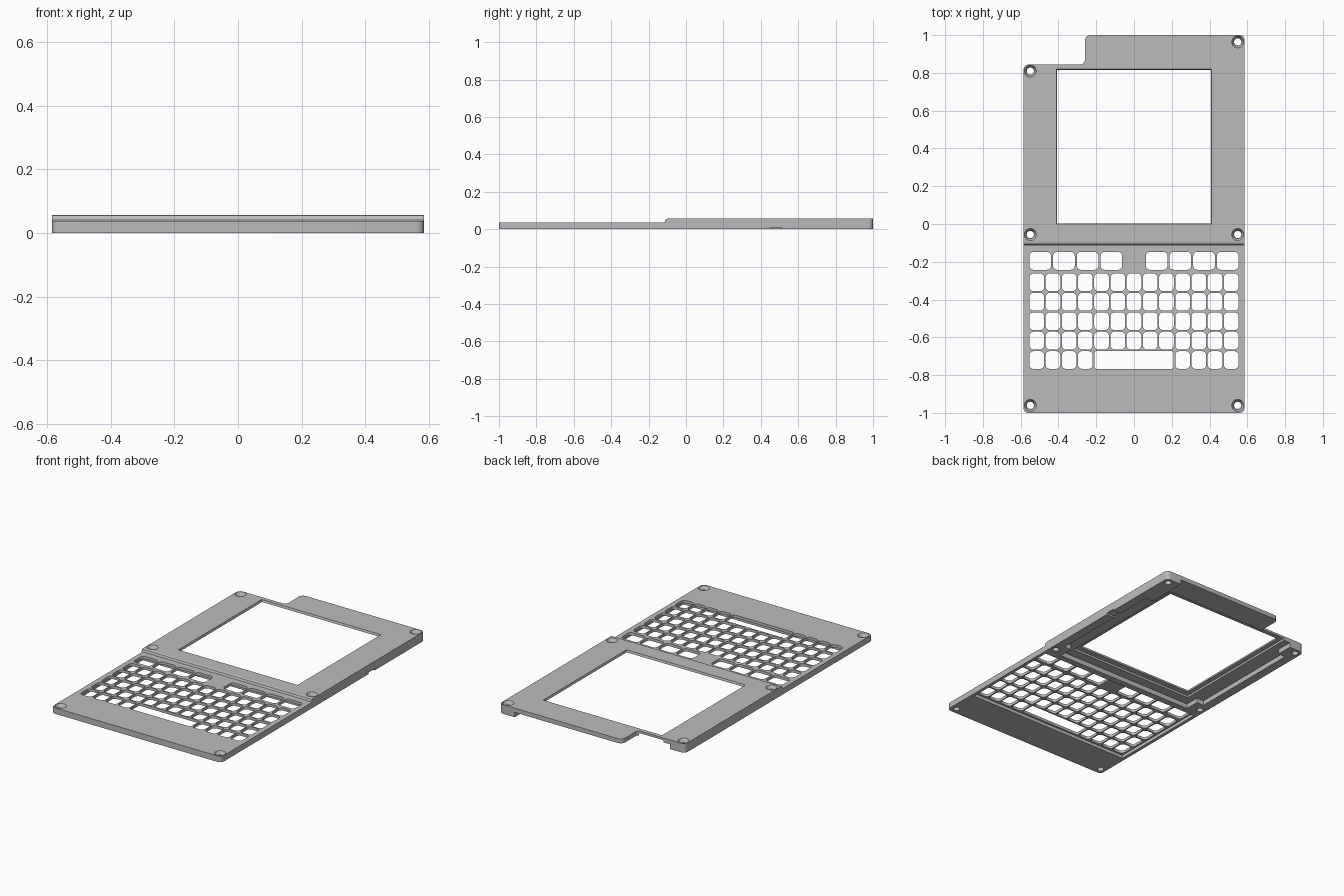
import bpy, bmesh, math
from mathutils import Vector, Matrix

if "Cube" in bpy.data.objects:
    bpy.data.objects.remove(bpy.data.objects["Cube"], do_unlink=True)

LOW, HIGH = 0.037, 0.057      # top heights of keyboard and screen areas
HALF = 0.585                  # half width

grey = bpy.data.materials.new("plain grey")
grey.use_nodes = True
grey.diffuse_color = (0.5, 0.5, 0.5, 1)
grey.node_tree.nodes["Principled BSDF"].inputs["Base Color"].default_value = (0.5, 0.5, 0.5, 1)


def rounded(corners, steps=6):
    """Fillet right-angled corners given as (x, y, radius)."""
    out = []
    for i, (x, y, r) in enumerate(corners):
        p = Vector((x, y))
        if r == 0:
            out.append(p)
            continue
        u = (Vector(corners[i - 1][:2]) - p).normalized()
        v = (Vector(corners[(i + 1) % len(corners)][:2]) - p).normalized()
        c = p + (u + v) * r
        for k in range(steps + 1):
            t = math.pi / 2 * k / steps
            out.append(c - v * r * math.cos(t) - u * r * math.sin(t))
    return out


def rect(x, y, w, h, r=0):
    w, h = w / 2, h / 2
    return rounded([(x - w, y - h, r), (x + w, y - h, r), (x + w, y + h, r), (x - w, y + h, r)], 4)


def circle(x, y, r, n=32):
    return [(x + r * math.cos(math.tau * k / n), y + r * math.sin(math.tau * k / n)) for k in range(n)]


def prism(bm, base, z0, z1, top=None):
    """Add a solid between two matching loops."""
    top = top or base
    a = [bm.verts.new((p[0], p[1], z0)) for p in base]
    b = [bm.verts.new((p[0], p[1], z1)) for p in top]
    bm.faces.new(a[::-1])
    bm.faces.new(b)
    n = len(a)
    for i in range(n):
        j = (i + 1) % n
        bm.faces.new((a[i], a[j], b[j], b[i]))


def make(name, bm):
    mesh = bpy.data.meshes.new(name)
    bm.to_mesh(mesh)
    bm.free()
    mesh.materials.append(grey)
    obj = bpy.data.objects.new(name, mesh)
    bpy.context.scene.collection.objects.link(obj)
    return obj


# Plate outline with the stepped back corner
bm = bmesh.new()
prism(bm, rounded([(-HALF, -1, 0.025), (HALF, -1, 0.025), (HALF, 1, 0.025),
                   (-0.26, 1, 0.03), (-0.26, 0.845, 0.025), (-HALF, 0.845, 0.03)]), 0, HIGH)
plate = make("cover_plate", bm)
cutters = []


def cutter(name, solids):
    bm = bmesh.new()
    for s in solids:
        prism(bm, *s)
    obj = make(name, bm)
    obj.hide_render = True
    cutters.append(obj)
    return obj


# Lower keyboard level with a rounded step
profile = [(-1.1, LOW), (-0.117, LOW), (-0.112, 0.04), (-0.111, 0.048),
           (-0.107, 0.054), (-0.098, HIGH), (-0.098, 0.08), (-1.1, 0.08)]
step = cutter("level_step_cutter", [(profile, -0.7, 0.7)])
step.data.transform(Matrix(((0, 0, 1, 0), (1, 0, 0, 0), (0, 1, 0, 0), (0, 0, 0, 1))))

# Underside recesses: keyboard, electronics bay open at the back, screen seat
half_bay = [(0.48, -0.09), (0.48, 0), (0.53, 0), (0.53, 0.74), (0.48, 0.74), (0.48, 1.1)]
bay = half_bay + [(-x, y) for x, y in reversed(half_bay)]
cutter("keyboard_recess_cutter", [(rect(0, -0.455, 1.13, 0.65), -0.05, 0.02)])
cutter("bay_cutter", [(bay, -0.05, 0.03)])
cutter("screen_seat_cutter", [(rect(0, 0.41, 0.87, 0.88), -0.04, 0.043)])
cutter("side_slot_cutter", [(rect(0.57, 0.48, 0.14, 0.06), -0.03, 0.01)])

# Screen window with sloping edges
cutter("window_cutter", [(rect(0, 0.41, 0.796, 0.796), 0.01, 0.06, rect(0, 0.41, 0.822, 0.822))])

# Key openings
keys = []
for side in (-1, 1):
    for i in range(4):
        keys.append(rect(side * (0.12 + 0.1255 * i), -0.195, 0.115, 0.095, 0.022))
pitch = 0.0858
for row in range(5):
    for col in range(-6, 7):
        if row < 4 or abs(col) > 2:
            keys.append(rect(col * pitch, -0.309 - 0.1028 * row, 0.078, 0.094, 0.022))
keys.append(rect(0, -0.72, 0.42, 0.094, 0.012))
cutter("key_cutter", [(k, -0.02, 0.1) for k in keys])

# Screw holes with countersinks
screws = [(s * 0.549, y) for s in (-1, 1) for y in (-0.96, -0.056)] + [(0.549, 0.964), (-0.549, 0.809)]
cutter("screw_hole_cutter", [(circle(x, y, 0.019), -0.02, 0.1) for x, y in screws])
sinks = []
for x, y in screws:
    z = LOW if y < -0.5 else HIGH
    sinks.append((circle(x, y, 0.021), z - 0.02, z + 0.002, circle(x, y, 0.033)))
cutter("countersink_cutter", sinks)

# Cut everything, then keep only the finished plate
for c in cutters:
    mod = plate.modifiers.new(c.name, 'BOOLEAN')
    mod.operation = 'DIFFERENCE'
    mod.solver = 'EXACT'
    mod.object = c
bpy.context.view_layer.update()
final = bpy.data.meshes.new_from_object(plate.evaluated_get(bpy.context.evaluated_depsgraph_get()))
plate.modifiers.clear()
plate.data = final
final.materials.clear()
final.materials.append(grey)
for poly in final.polygons:
    poly.material_index = 0
for c in cutters:
    bpy.data.objects.remove(c, do_unlink=True)

bpy.ops.object.select_all(action='DESELECT')
plate.select_set(True)
bpy.context.view_layer.objects.active = plate
bpy.ops.object.shade_smooth_by_angle(angle=math.radians(30))
